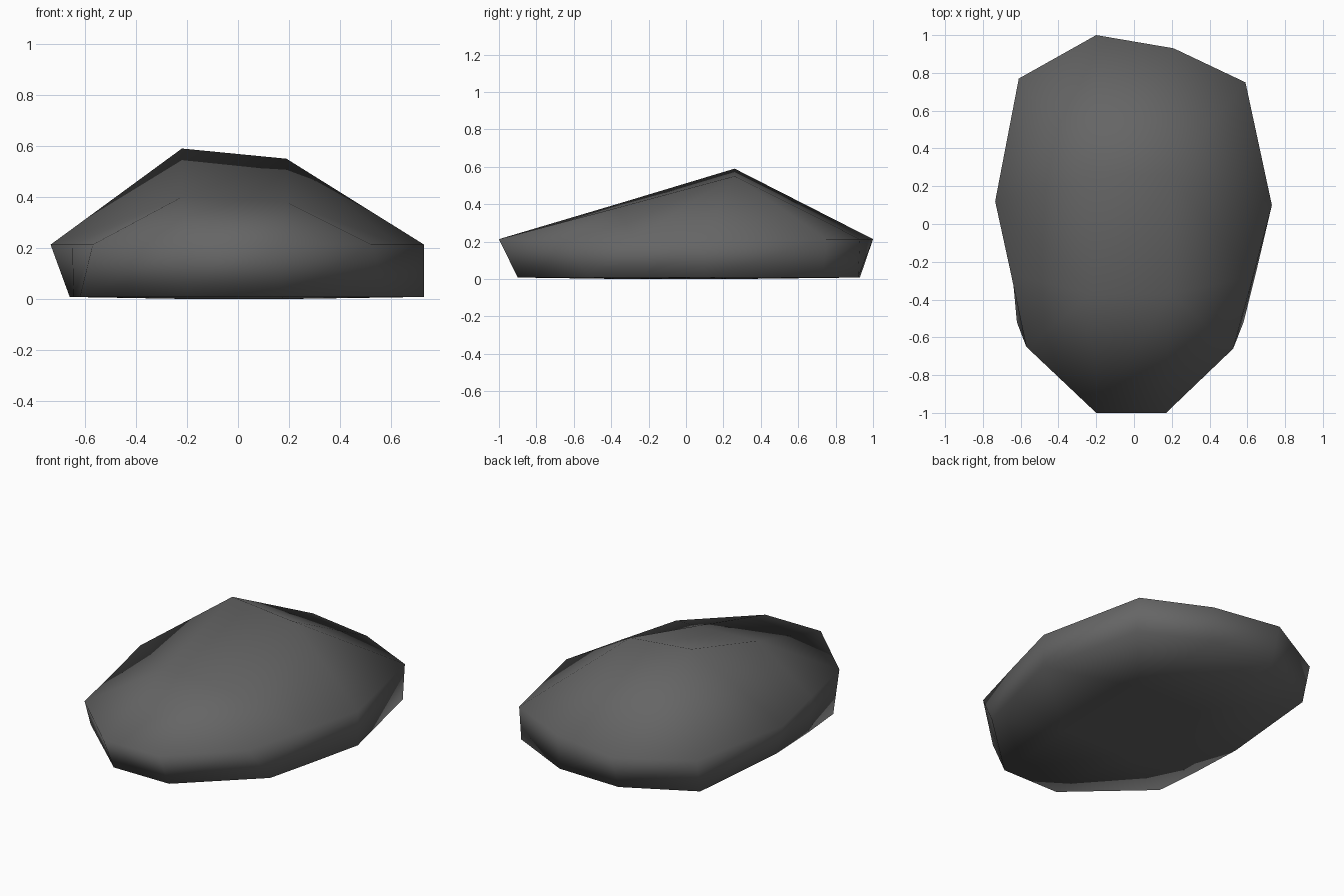
import bpy, bmesh

if "Cube" in bpy.data.objects:
    bpy.data.objects.remove(bpy.data.objects["Cube"])

# Outer rings, counter-clockwise from the front left corner (x, y)
MID = [(-.57, -.65), (-.20, -1), (.17, -1), (.525, -.66), (.63, -.28), (.73, .10),
       (.59, .75), (.21, .93), (-.20, 1), (-.61, .77), (-.735, .12), (-.65, -.27)]
LOW = [(-.62, -.52), (-.20, -.90), (.17, -.90), (.58, -.52), (.65, -.24), (.73, .10),
       (.59, .73), (.20, .92), (-.20, .93), (-.60, .72), (-.66, .08), (-.645, -.25)]
# Inner four points of the crown and of the base
CROWN = [(-.22, -.37, .40), (.19, -.37, .38), (.19, .26, .55), (-.22, .26, .59)]
BASE = [(-.20, -.35, 0), (.20, -.35, 0), (.20, .28, 0), (-.20, .28, 0)]

bm = bmesh.new()


def cap(ring, inner, flip):
    """Close a twelve-point ring with a 3 x 3 patch around four inner points."""
    def face(*v):
        bm.faces.new(v[::-1] if flip else v)
    for k in range(4):
        c = 3 * k
        a, b = inner[k], inner[(k + 1) % 4]
        # corner, split through its corner point
        face(ring[c - 1], ring[c], a)
        face(ring[c], ring[c + 1], a)
        # side patch between this corner and the next
        face(ring[c + 1], ring[c + 2], b, a)
    face(*inner)


mid = [bm.verts.new((x, y, .213)) for x, y in MID]
low = [bm.verts.new((x, y, .008)) for x, y in LOW]
cap(mid, [bm.verts.new(p) for p in CROWN], False)
cap(low, [bm.verts.new(p) for p in BASE], True)

# Side wall
for i in range(12):
    j = (i + 1) % 12
    bm.faces.new((low[i], low[j], mid[j], mid[i]))

bmesh.ops.recalc_face_normals(bm, faces=bm.faces)
for f in bm.faces:
    f.smooth = True

mesh = bpy.data.meshes.new("rock")
bm.to_mesh(mesh)
bm.free()
rock = bpy.data.objects.new("rock", mesh)
bpy.context.collection.objects.link(rock)

# Dark grey stone
stone = bpy.data.materials.new("dark grey stone")
stone.diffuse_color = (.13, .13, .13, 1)
stone.use_nodes = True
stone.node_tree.nodes["Principled BSDF"].inputs["Base Color"].default_value = stone.diffuse_color
mesh.materials.append(stone)
